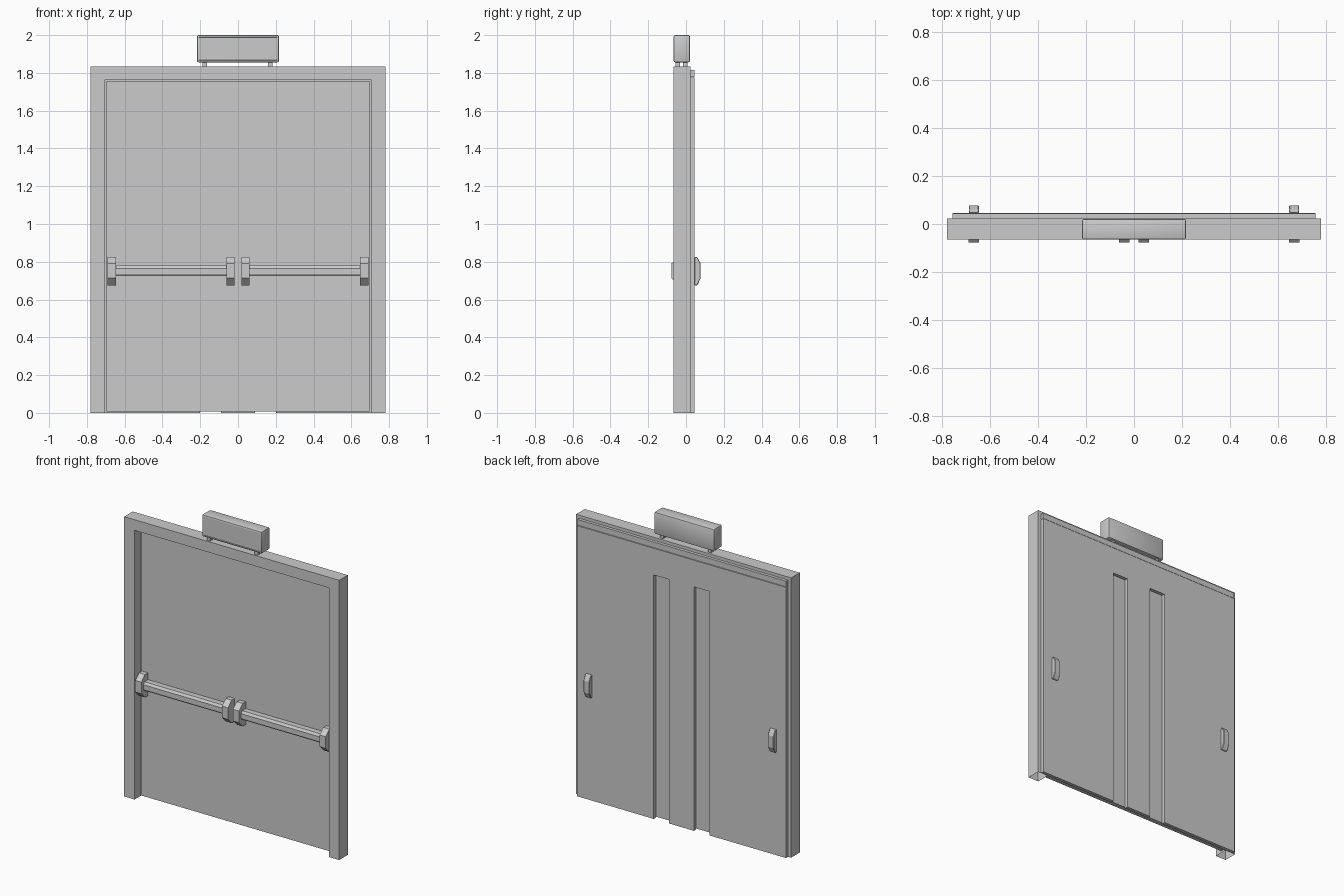
import bpy
import bmesh

old = bpy.data.objects.get("Cube")
if old:
    bpy.data.objects.remove(old, do_unlink=True)

grey = bpy.data.materials.new("plain_grey")
grey.use_nodes = True
COLOUR = (0.6, 0.6, 0.6, 1)
grey.diffuse_color = COLOUR
grey.node_tree.nodes["Principled BSDF"].inputs["Base Color"].default_value = COLOUR


def finish(name, bm):
    bmesh.ops.recalc_face_normals(bm, faces=bm.faces)
    mesh = bpy.data.meshes.new(name)
    bm.to_mesh(mesh)
    bm.free()
    mesh.materials.append(grey)
    obj = bpy.data.objects.new(name, mesh)
    bpy.context.collection.objects.link(obj)
    return obj


def prism(name, points, shift, open_bottom=False):
    """Extrude a closed outline along a vector."""
    bm = bmesh.new()
    face = bm.faces.new([bm.verts.new(p) for p in points])
    result = bmesh.ops.extrude_face_region(bm, geom=[face], use_keep_orig=True)
    moved = [v for v in result["geom"] if isinstance(v, bmesh.types.BMVert)]
    bmesh.ops.translate(bm, verts=moved, vec=shift)
    if open_bottom:
        low = [f for f in bm.faces if all(v.co.z < 0.001 for v in f.verts)]
        bmesh.ops.delete(bm, geom=low, context="FACES_ONLY")
    return finish(name, bm)


def slab(name, outline, y0, y1, open_bottom=False):
    """Front outline in x and z, given depth from y0 to y1."""
    return prism(name, [(x, y0, z) for x, z in outline], (0, y1 - y0, 0), open_bottom)


def box(name, x0, x1, y0, y1, z0, z1):
    return slab(name, [(x0, z0), (x1, z0), (x1, z1), (x0, z1)], y0, y1)


def bar_profile(name, profile, x0, x1):
    """Side outline in y and z, running from x0 to x1."""
    return prism(name, [(x0, y, z) for y, z in profile], (x1 - x0, 0, 0))


def bevel(obj, width, segments=2):
    mod = obj.modifiers.new("soft_edges", "BEVEL")
    mod.width = width
    mod.segments = segments
    mod.limit_method = "ANGLE"


# Door surround, with open feet
FRONT, BACK, DOOR = -0.065, 0.024, -0.008
W, H, IN_W, IN_H = 0.78, 1.835, 0.705, 1.765
slab("door_frame", [(-W, 0), (-IN_W, 0), (-IN_W, IN_H), (IN_W, IN_H),
                    (IN_W, 0), (W, 0), (W, H), (-W, H)], FRONT, BACK, True)

# Door body seen from the front, with a narrow gap round it
box("door_body", -0.697, 0.697, DOOR, BACK, 0.007, 1.757)

# Rear leaves with a long slot open at the foot
for side, s in (("left", 1), ("right", -1)):
    leaf = [(0, 0), (0.09, 0), (0.09, 1.6), (0.202, 1.6),
            (0.202, 0), (0.757, 0), (0.757, 1.775), (0, 1.775)]
    slab(side + "_rear_leaf", [(s * x, z) for x, z in leaf], BACK, 0.046)
box("rear_header", -0.757, 0.757, BACK, 0.044, 1.778, 1.815)

# Push bars with chamfered end brackets, and rear pulls
MID = 0.75


def bracket_profile(base, tip):
    near = base + (tip - base) * 0.45
    return [(base, MID - 0.075), (near, MID - 0.075), (tip, MID - 0.036),
            (tip, MID + 0.04), (near, MID + 0.075), (base, MID + 0.075)]


for side, s in (("left", 1), ("right", -1)):
    bar_profile(side + "_push_bar",
                [(DOOR, 0.725), (-0.05, 0.725), (-0.056, 0.735), (-0.056, 0.765),
                 (-0.045, 0.78), (DOOR, 0.78)], s * 0.055, s * 0.655)
    for end, x in (("inner", 0.04), ("outer", 0.669)):
        bar_profile(side + "_" + end + "_bracket", bracket_profile(DOOR, -0.078),
                    s * x - 0.022, s * x + 0.022)
    pull = bar_profile(side + "_rear_pull", bracket_profile(0.045, 0.078),
                       s * 0.669 - 0.021, s * 0.669 + 0.021)
    bevel(pull, 0.003, 1)

# Sign box above the door, with a shallow recessed face
bm = bmesh.new()
bmesh.ops.create_cube(bm, size=1)
for v in bm.verts:
    v.co.x *= 0.434
    v.co.y = -0.022 + v.co.y * 0.086
    v.co.z = 1.928 + v.co.z * 0.144
edges = [e for e in bm.edges]
bmesh.ops.bevel(bm, geom=edges, offset=0.008, segments=2, affect="EDGES", profile=0.5)
bm.normal_update()
front = min(bm.faces, key=lambda f: f.calc_center_median().y)
bmesh.ops.inset_region(bm, faces=[front], thickness=0.004, depth=0)
bmesh.ops.inset_region(bm, faces=[front], thickness=0.001, depth=-0.003)
sign = finish("sign_box", bm)

# Small feet under the sign
for side, x in (("left", 0.17), ("right", -0.176)):
    for place, y in (("front", -0.043), ("rear", -0.004)):
        box(side + "_" + place + "_sign_foot", x - 0.012, x + 0.012,
            y - 0.012, y + 0.012, H - 0.002, 1.86)

# Smooth only the rounded sign edges
bpy.ops.object.select_all(action="DESELECT")
sign.select_set(True)
bpy.context.view_layer.objects.active = sign
bpy.ops.object.shade_smooth_by_angle()
